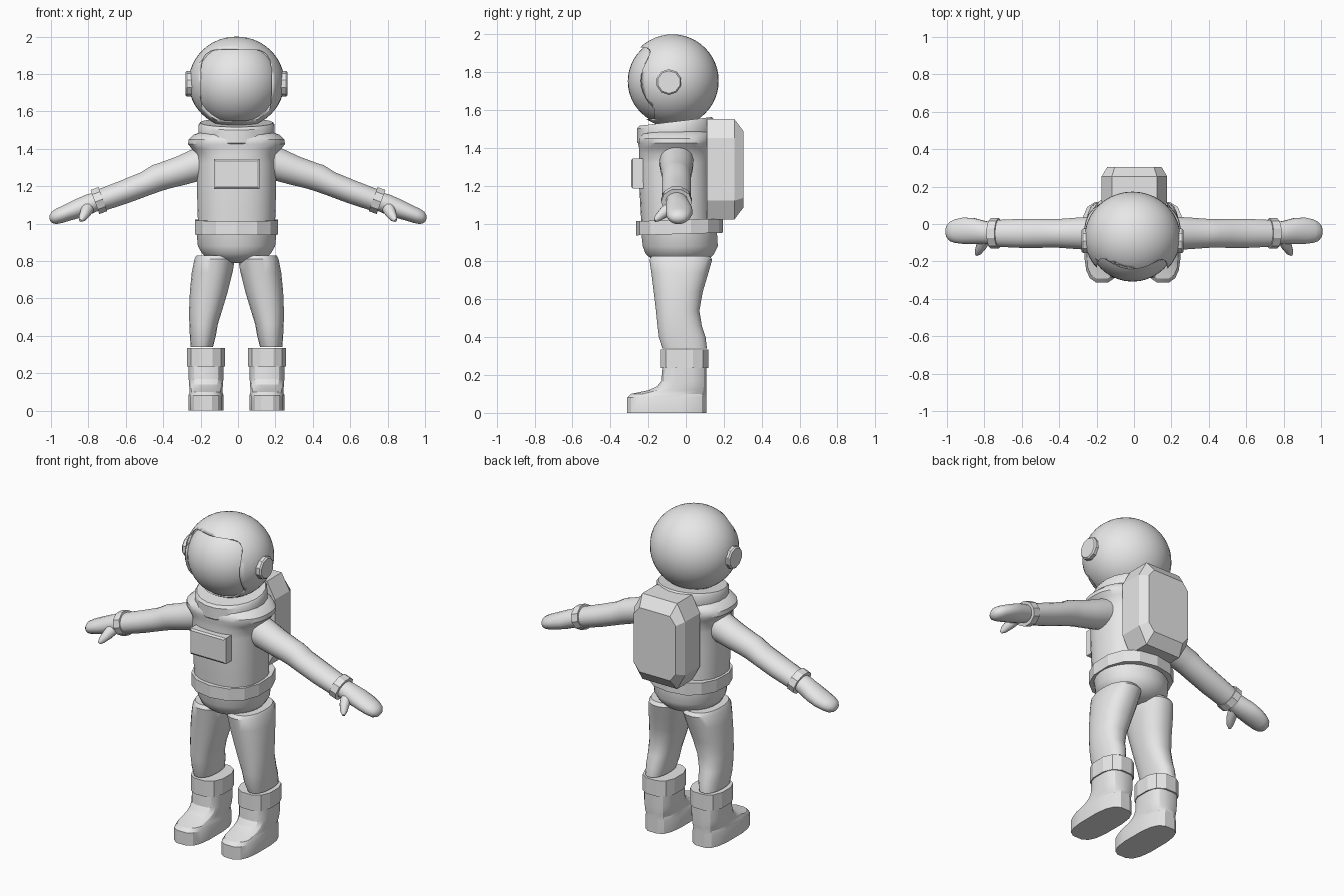
import bpy, bmesh, math
from mathutils import Vector

if "Cube" in bpy.data.objects:
    bpy.data.objects.remove(bpy.data.objects["Cube"])

CX = -0.008  # body centre line
grey = bpy.data.materials.new("suit_grey")
grey.diffuse_color = (0.8, 0.8, 0.8, 1)
grey.use_nodes = True
grey.node_tree.nodes["Principled BSDF"].inputs["Base Color"].default_value = grey.diffuse_color


def finish(name, bm, x=CX, angle=35, mirror=False):
    bmesh.ops.recalc_face_normals(bm, faces=bm.faces)
    me = bpy.data.meshes.new(name)
    bm.to_mesh(me)
    bm.free()
    me.materials.append(grey)
    ob = bpy.data.objects.new(name, me)
    bpy.context.collection.objects.link(ob)
    ob.location.x = x
    bpy.ops.object.select_all(action='DESELECT')
    bpy.context.view_layer.objects.active = ob
    ob.select_set(True)
    bpy.ops.object.shade_smooth_by_angle(angle=math.radians(angle))
    if mirror:
        ob.modifiers.new("mirror", 'MIRROR').use_mirror_merge = False
    return ob


def loft(name, rings, n=24, power=2, u=(1, 0, 0), v=(0, 1, 0), tilt=0, **kw):
    """Skin rings of (centre, radius along u, radius along v)."""
    bm, u, v, loops = bmesh.new(), Vector(u), Vector(v), []
    for c, ru, rv in rings:
        loop = []
        for i in range(n):
            a = 2 * math.pi * (i + 0.5) / n
            cu, sv = (math.copysign(abs(f) ** (2 / power), f) for f in (math.cos(a), math.sin(a)))
            p = Vector(c) + u * ru * cu + v * rv * sv
            p.z += tilt * (p.y - c[1])
            loop.append(bm.verts.new(p))
        loops.append(loop)
    for a, b in zip(loops, loops[1:]):
        for i in range(n):
            bm.faces.new((a[i], a[(i + 1) % n], b[(i + 1) % n], b[i]))
    bm.faces.new(loops[0])
    bm.faces.new(loops[-1])
    return finish(name, bm, **kw)


def upright(rows, x=0):
    """Rows of z, half width, front y, back y."""
    return [((x, (f + b) / 2, z), w, (b - f) / 2) for z, w, f, b in rows]


def sphere(name, centre, radius):
    bm = bmesh.new()
    bmesh.ops.create_uvsphere(bm, u_segments=40, v_segments=24, radius=1)
    for p in bm.verts:
        p.co = Vector(centre) + Vector(a * b for a, b in zip(p.co, radius))
    return finish(name, bm, angle=60)


# Helmet with a recessed visor
helmet = sphere("helmet", (0, -0.072, 1.755), (0.256, 0.245, 0.245))
sphere("visor", (0, -0.072, 1.752), (0.238, 0.236, 0.234))
cutter = loft("visor_cutter", [((-0.002, -0.6, 1.742), 0.188, 0.19), ((-0.002, -0.17, 1.742), 0.188, 0.19)],
              n=48, power=4.5, v=(0, 0, 1))
cutter.hide_render = True
cutter.hide_viewport = True
cut = helmet.modifiers.new("visor_opening", 'BOOLEAN')
cut.operation, cut.object, cut.solver = 'DIFFERENCE', cutter, 'EXACT'
loft("ear_cap", [((0.20, -0.09, 1.748), 0.068, 0.068), ((0.265, -0.09, 1.748), 0.068, 0.068),
                 ((0.273, -0.09, 1.748), 0.06, 0.06)],
     n=10, u=(0, 1, 0), v=(0, 0, 1), angle=20, mirror=True)

# Torso, collar, belt and hips
loft("torso", upright([(0.96, .205, -.235, .14), (1.08, .21, -.242, .135), (1.22, .212, -.25, .135),
                       (1.32, .212, -.25, .135), (1.37, .215, -.25, .14), (1.40, .24, -.25, .14),
                       (1.425, .26, -.255, .145), (1.45, .257, -.255, .145), (1.475, .23, -.24, .14),
                       (1.49, .19, -.21, .12)]), n=32, power=2.4)
loft("neck_ring", upright([(1.43, .195, -.24, .14), (1.455, .206, -.262, .15), (1.525, .206, -.262, .15),
                           (1.54, .196, -.25, .14)]), n=20, tilt=0.12)
loft("belt", upright([(0.945, .226, -.265, .195), (1.02, .226, -.265, .195)]), n=14, power=2.3,
     tilt=0.03, angle=15)
loft("hips", upright([(0.79, .09, -.13, .07), (0.81, .15, -.18, .12), (0.84, .185, -.215, .15),
                      (0.88, .208, -.23, .17), (0.96, .216, -.24, .165)]), n=28)

# Chest control box
loft("chest_box", [((0, -0.18, 1.265), .172, .113), ((0, -0.282, 1.265), .172, .113),
                   ((0, -0.29, 1.265), .155, .098)], n=4, u=(1, 0, 0), v=(0, 0, 1), angle=10)

# Backpack with chamfered corners and back edges
bm = bmesh.new()
loops = []
for y, w, h, cw, ch in ((0.11, .175, .266, .055, .10), (0.255, .175, .266, .055, .10),
                        (0.305, .145, .20, .04, .05)):
    outline = [(w, h - ch), (w - cw, h), (cw - w, h), (-w, h - ch), (-w, ch - h), (cw - w, -h),
               (w - cw, -h), (w, ch - h)]
    loops.append([bm.verts.new((px + 0.01, y, pz + 1.287)) for px, pz in outline])
for a, b in zip(loops, loops[1:]):
    for i in range(8):
        bm.faces.new((a[i], a[(i + 1) % 8], b[(i + 1) % 8], b[i]))
bm.faces.new(loops[0])
bm.faces.new(loops[-1])
finish("backpack", bm, angle=10)

# Legs and boots
legs = [(0.34, .125, .245, -.125, .112), (0.40, .11, .25, -.145, .105), (0.46, .10, .253, -.152, .085),
        (0.54, .075, .254, -.16, .072), (0.64, .045, .25, -.172, .09), (0.74, .02, .24, -.185, .12),
        (0.81, .008, .226, -.195, .14), (0.83, .015, .215, -.18, .125)]
loft("leg", [(((a + b) / 2, (f + k) / 2, z), (b - a) / 2, (k - f) / 2) for z, a, b, f, k in legs],
     power=2.3, mirror=True)
loft("boot_cuff", upright([(0.237, .105, -.138, .122), (0.335, .105, -.138, .122)], 0.163),
     n=12, power=2.5, angle=15, mirror=True)
loft("boot", upright([(0, .096, -.315, .11), (0.08, .096, -.315, .11), (0.10, .088, -.295, .11),
                      (0.12, .09, -.20, .11), (0.14, .092, -.155, .11), (0.17, .094, -.132, .11),
                      (0.25, .096, -.125, .11)], 0.163), n=16, power=3, angle=28, mirror=True)

# Arms, wrist cuffs, hands and thumbs
D = Vector((0.94, 0, -0.342)).normalized()
ACROSS = (-D.z, 0, D.x)
START = Vector((0.14, -0.05, 1.343))


def arm_part(name, rows, **kw):
    """Rows of distance along the arm, sideways y, lift, thickness, width."""
    rings = [(START + D * t + Vector((0, y, 0)) + Vector(ACROSS) * l, r, w) for t, y, l, r, w in rows]
    return loft(name, rings, u=ACROSS, x=0, mirror=True, **kw)


arm_part("arm", [(0, 0, 0, .09, .09), (.08, 0, 0, .088, .09), (.17, 0, 0, .08, .085), (.27, 0, .005, .074, .078),
                 (.31, 0, .007, .074, .077), (.38, 0, 0, .066, .078), (.50, 0, -.003, .064, .078),
                 (.64, 0, -.002, .06, .072)], n=20)
arm_part("wrist_cuff", [(.62, 0, 0, .072, .082), (.665, 0, 0, .072, .082)], n=10, angle=15)
arm_part("hand", [(.64, 0, 0, .05, .058), (.70, .005, 0, .054, .062), (.76, .012, -.002, .052, .07),
                  (.82, .014, -.003, .046, .072), (.87, .012, -.004, .042, .064), (.90, .01, -.005, .036, .052),
                  (.918, .01, -.006, .022, .032), (.924, .01, -.006, .008, .012)], n=16)
loft("thumb", [((0.80, -0.07, 1.09), .036, .036), ((0.815, -0.115, 1.06), .03, .03),
               ((0.833, -0.15, 1.03), .02, .02), ((0.842, -0.165, 1.016), .008, .008)],
     n=12, u=(0.9, 0.3, 0.3), v=(0, 0.6, -0.8), x=0, mirror=True)
